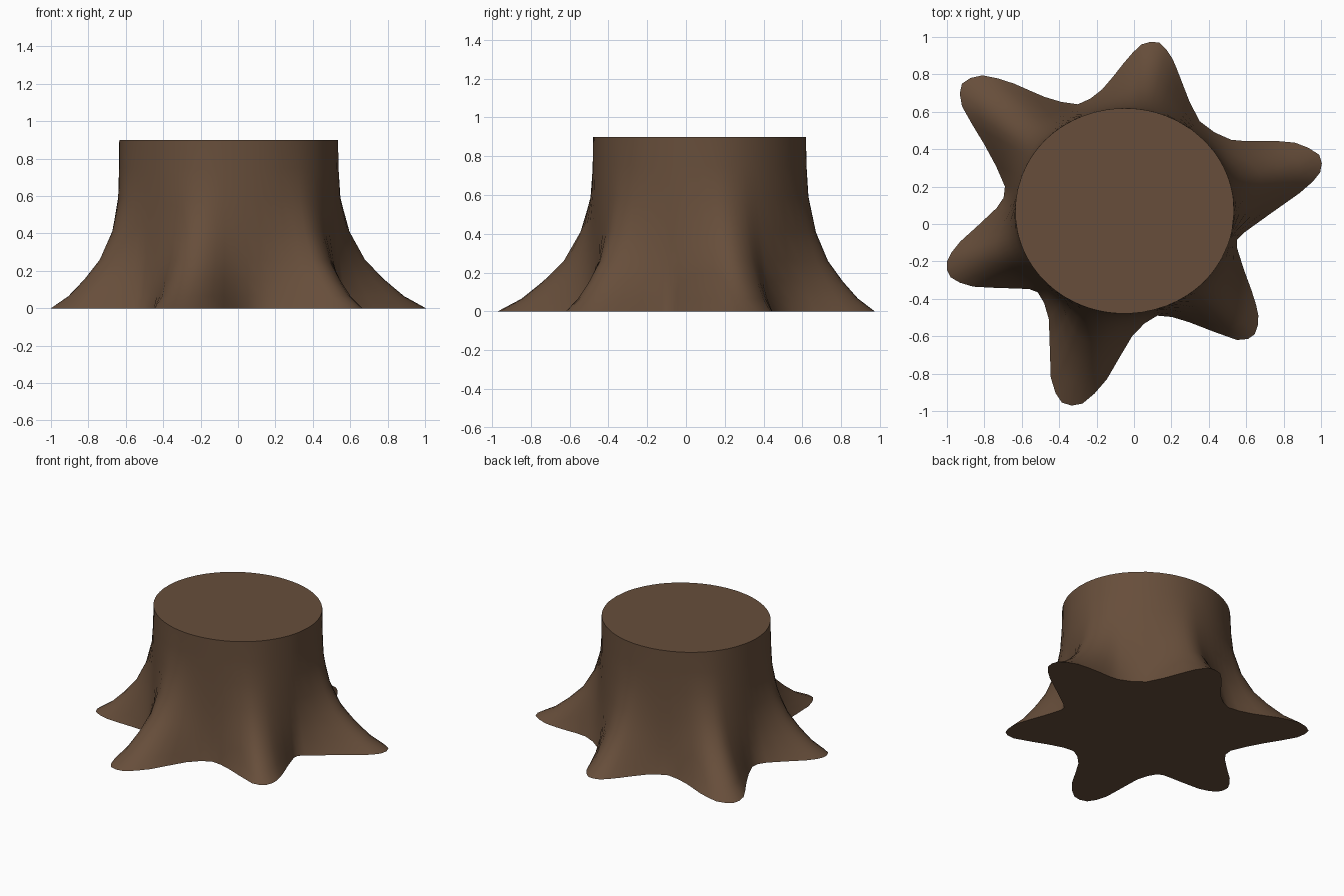
import bpy, bmesh, math
from mathutils import Vector

if "Cube" in bpy.data.objects:
    bpy.data.objects.remove(bpy.data.objects["Cube"])

CENTRE = Vector((-0.05, 0.07))

# Ground outline: each root as flank, tip corners, flank, then the hollow between roots
ROOTS = [
    [(.52, .45), (.68, .445), (.86, .435), (.99, .37), (.995, .275), (.885, .165), (.59, -.045), (.55, -.125)],
    [(.63, -.36), (.665, -.49), (.645, -.59), (.55, -.62), (.295, -.525), (.125, -.49)],
    [(-.01, -.6), (-.145, -.83), (-.275, -.96), (-.385, -.955), (-.445, -.82), (-.455, -.51), (-.515, -.365)],
    [(-.62, -.345), (-.86, -.335), (-.98, -.285), (-1, -.2), (-.93, -.095), (-.735, .085), (-.69, .2)],
    [(-.8, .425), (-.92, .63), (-.92, .75), (-.81, .795), (-.64, .75), (-.48, .68), (-.30, .64)],
    [(-.17, .72), (-.055, .86), (.04, .96), (.135, .97), (.205, .885), (.25, .775), (.35, .55)],
]

# Height of each ring and how far it still flares out towards the ground outline
RINGS = [(0, 1), (.065, .76), (.155, .54), (.26, .33), (.41, .155), (.59, .045), (.75, .012), (.9, 0)]


def smooth_outline(points):
    """Add one spline midpoint between each pair of outline points."""
    out, n = [], len(points)
    for i in range(n):
        a, b, c, d = (points[(i + k) % n] for k in (-1, 0, 1, 2))
        out.append(b)
        out.append((b + c) * 0.5 + ((b - a) - (d - c)) * 0.05)
    return out


def trunk_point(direction):
    """Point on the slightly oval cut top."""
    ang = math.atan2(direction.y, direction.x)
    r = 0.567 + 0.018 * math.cos(2 * ang)
    return CENTRE + r * direction.normalized()


base = smooth_outline([Vector(p) for root in ROOTS for p in root])

# Stump: rings blended from root outline to round trunk, capped both ends
bm = bmesh.new()
loops = []
for z, flare in RINGS:
    ring = []
    for p in base:
        q = trunk_point(p - CENTRE).lerp(p, flare)
        ring.append(bm.verts.new((q.x, q.y, z)))
    loops.append(ring)
n = len(base)
for lo, hi in zip(loops, loops[1:]):
    for i in range(n):
        j = (i + 1) % n
        bm.faces.new((lo[i], lo[j], hi[j], hi[i]))
bm.faces.new(loops[-1])
bm.faces.new(loops[0])
bmesh.ops.recalc_face_normals(bm, faces=bm.faces)

mesh = bpy.data.meshes.new("tree_stump")
bm.to_mesh(mesh)
bm.free()
stump = bpy.data.objects.new("tree_stump", mesh)
bpy.context.collection.objects.link(stump)

# Bark colour
bark = bpy.data.materials.new("brown_bark")
bark.diffuse_color = (0.135, 0.076, 0.043, 1)
bark.use_nodes = True
bark.node_tree.nodes["Principled BSDF"].inputs["Base Color"].default_value = bark.diffuse_color
mesh.materials.append(bark)

bpy.context.view_layer.objects.active = stump
stump.select_set(True)
bpy.ops.object.shade_smooth_by_angle(angle=math.radians(45))
